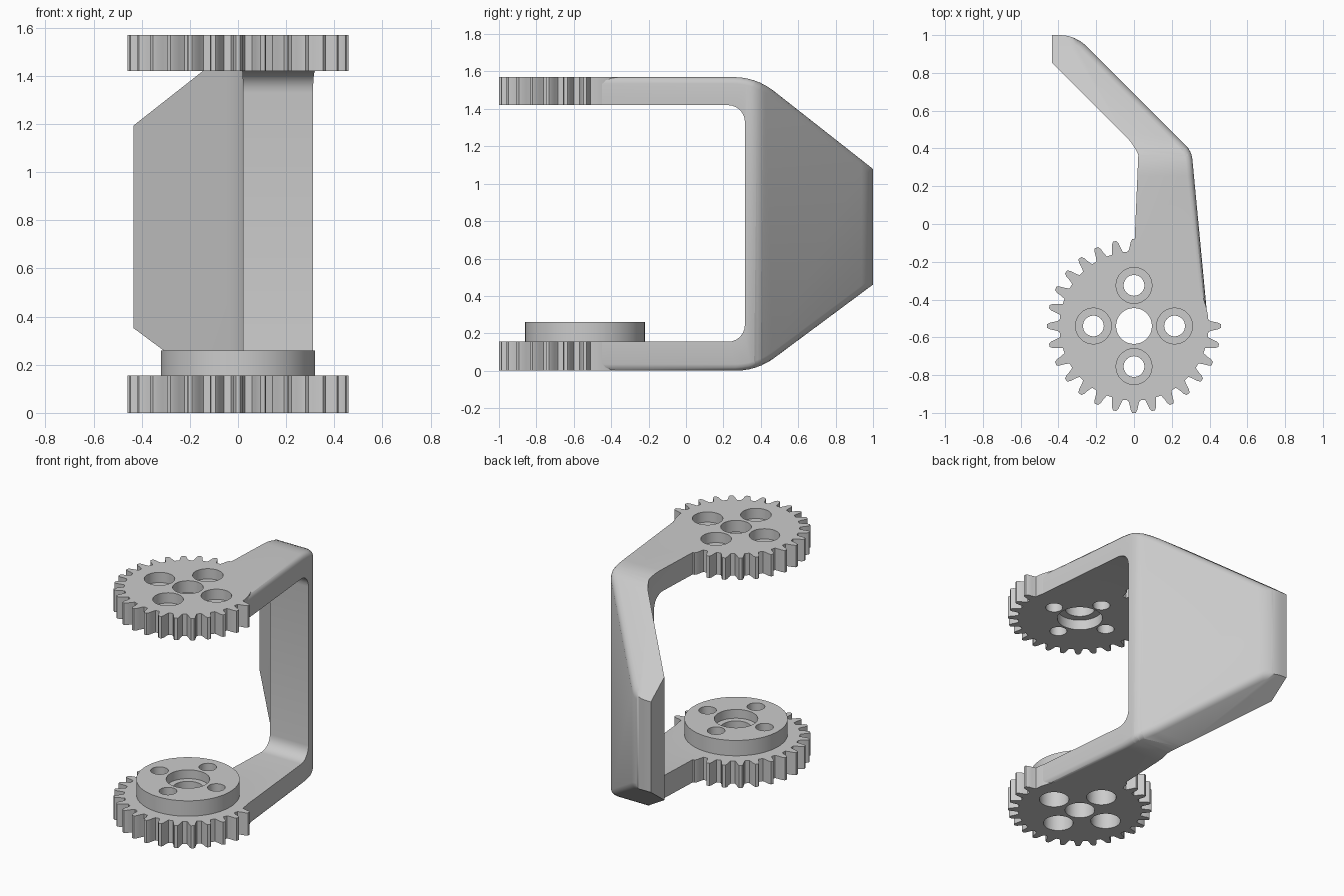
import bpy, bmesh, math
from mathutils import Vector, Matrix

if "Cube" in bpy.data.objects:
    bpy.data.objects.remove(bpy.data.objects["Cube"], do_unlink=True)

GEAR_Y = -0.54
TEETH = 28
TOP = 1.57
THICK = 0.15

grey = bpy.data.materials.new("plain grey")
grey.use_nodes = True
grey.diffuse_color = (0.6, 0.6, 0.6, 1)
grey.node_tree.nodes["Principled BSDF"].inputs["Base Color"].default_value = (0.6, 0.6, 0.6, 1)


def add_object(name, bm):
    bmesh.ops.recalc_face_normals(bm, faces=bm.faces)
    mesh = bpy.data.meshes.new(name)
    bm.to_mesh(mesh)
    bm.free()
    mesh.materials.append(grey)
    obj = bpy.data.objects.new(name, mesh)
    bpy.context.collection.objects.link(obj)
    return obj


def rounded(corners, steps=6):
    """Outline from (u, v, radius) corners, with arcs where radius > 0."""
    out = []
    count = len(corners)
    for i, (u, v, r) in enumerate(corners):
        p = Vector((u, v))
        if r == 0:
            out.append(p)
            continue
        a = (Vector(corners[i - 1][:2]) - p).normalized()
        b = (Vector(corners[(i + 1) % count][:2]) - p).normalized()
        half = a.angle(b) / 2
        centre = p + (a + b).normalized() * r / math.sin(half)
        start = p + a * r / math.tan(half) - centre
        end = p + b * r / math.tan(half) - centre
        sweep = start.angle_signed(end)
        for k in range(steps + 1):
            # angle_signed is clockwise positive
            out.append(centre + Matrix.Rotation(-sweep * k / steps, 2) @ start)
    return out


def prism(name, outline, low, high, axis="Z"):
    """Extrude an outline along z, or along x for a (y, z) outline."""
    bm = bmesh.new()
    place = (lambda p: (p[0], p[1], low)) if axis == "Z" else (lambda p: (low, p[0], p[1]))
    face = bm.faces.new([bm.verts.new(place(p)) for p in outline])
    moved = bmesh.ops.extrude_face_region(bm, geom=[face])["geom"]
    d = high - low
    bmesh.ops.translate(bm, verts=[g for g in moved if isinstance(g, bmesh.types.BMVert)],
                        vec=(0, 0, d) if axis == "Z" else (d, 0, 0))
    return add_object(name, bm)


def boolean(obj, other, operation):
    mod = obj.modifiers.new("cut", "BOOLEAN")
    mod.operation, mod.object, mod.solver = operation, other, "EXACT"
    bpy.context.view_layer.objects.active = obj
    bpy.ops.object.modifier_apply(modifier=mod.name)


def smooth(obj):
    bpy.ops.object.select_all(action="DESELECT")
    obj.select_set(True)
    bpy.context.view_layer.objects.active = obj
    bpy.ops.object.shade_smooth_by_angle(angle=math.radians(30))


def polar(r, angle):
    return (r * math.cos(angle), GEAR_Y + r * math.sin(angle))


def gear_outline():
    pitch = 2 * math.pi / TEETH
    tooth = [(-0.34, 0.395), (-0.24, 0.42), (-0.18, 0.445), (-0.09, 0.46)]
    tooth += [(-a, r) for a, r in reversed(tooth)]
    out = []
    for i in range(TEETH):
        under_arm = 0 < i < TEETH // 4
        for a, r in tooth:
            out.append(polar(0.395 if under_arm else r, (i + a) * pitch))
    return out


def stepped_pin(bm, x, y, rings, sides=32):
    """Round cutter with a list of (z, radius) rings."""
    loops = []
    for z, r in rings:
        loops.append([bm.verts.new((x + r * math.cos(2 * math.pi * k / sides),
                                    y + r * math.sin(2 * math.pi * k / sides), z))
                      for k in range(sides)])
    for a, b in zip(loops, loops[1:]):
        for k in range(sides):
            n = (k + 1) % sides
            bm.faces.new((a[k], a[n], b[n], b[k]))
    bm.faces.new(loops[0])
    bm.faces.new(loops[-1])


def hole_cutter(name, centre_rings, screw_rings):
    bm = bmesh.new()
    stepped_pin(bm, 0, GEAR_Y, centre_rings)
    for k in range(4):
        x, y = polar(0.215, k * math.pi / 2)
        stepped_pin(bm, x, y, screw_rings)
    obj = add_object(name, bm)
    obj.hide_render = True
    return obj


# Gears and the raised hub on the lower one
lower_gear = prism("lower_gear", gear_outline(), 0, 0.155)
upper_gear = prism("upper_gear", gear_outline(), TOP - THICK, TOP)
hub_outline = [polar(0.32, k * math.pi / 32) for k in range(64)]
hub = prism("lower_hub", hub_outline, 0.15, 0.26)

# Stepped holes: counterbores on the outer faces, a centre recess on the inner ones
lower_cutter = hole_cutter(
    "lower_hole_cutter",
    [(-0.1, 0.095), (0.2, 0.095), (0.2, 0.135), (0.4, 0.135)],
    [(-0.1, 0.095), (0.13, 0.095), (0.13, 0.055), (0.4, 0.055)])
upper_cutter = hole_cutter(
    "upper_hole_cutter",
    [(1.3, 0.145), (1.49, 0.145), (1.49, 0.095), (1.7, 0.095)],
    [(1.3, 0.055), (1.5, 0.055), (1.5, 0.095), (1.7, 0.095)])
for part, cutter in ((lower_gear, lower_cutter), (hub, lower_cutter), (upper_gear, upper_cutter)):
    boolean(part, cutter, "DIFFERENCE")

# Bracket: bent plan shape crossed with a C-shaped side profile
plan = rounded([(0.39, -0.51, 0), (0.305, 0.385, 0.12), (-0.31, 1.0, 0.2), (-0.435, 1.0, 0),
                (-0.435, 0.855, 0), (0, 0.42, 0.3)])
plan += [polar(0.37, math.radians(90 - 8.5 * k)) for k in range(11)]
side = rounded([(-0.6, 0, 0), (0.38, 0, 0.35), (1.1, 0.535, 0), (1.1, 1.0, 0), (0.375, TOP, 0.35),
                (-0.6, TOP, 0), (-0.6, TOP - THICK, 0), (0.315, TOP - THICK, 0.09),
                (0.315, 0.155, 0.09), (-0.6, 0.155, 0)])
bracket = prism("bracket", plan, -0.1, 1.7)
side_block = prism("bracket_side_cutter", side, -1, 1, "X")
boolean(bracket, side_block, "INTERSECT")

# Soft rounding along the outer back edges
bm = bmesh.new()
bm.from_mesh(bracket.data)
soft = []
for e in bm.edges:
    if len(e.link_faces) != 2:
        continue
    wall, cap = sorted(e.link_faces, key=lambda f: abs(f.normal.z))
    outer = cap.normal.z * (e.verts[0].co.z - TOP / 2) > 0
    if abs(wall.normal.z) < 0.05 and wall.normal.x > 0.4 and abs(cap.normal.z) > 0.5 and outer:
        soft.append(e)
bmesh.ops.bevel(bm, geom=soft, offset=0.035, segments=3, profile=0.5,
                affect="EDGES", clamp_overlap=False)
bm.to_mesh(bracket.data)
bm.free()

for cutter in (lower_cutter, upper_cutter, side_block):
    bpy.data.objects.remove(cutter, do_unlink=True)
for part in (lower_gear, upper_gear, hub, bracket):
    smooth(part)
